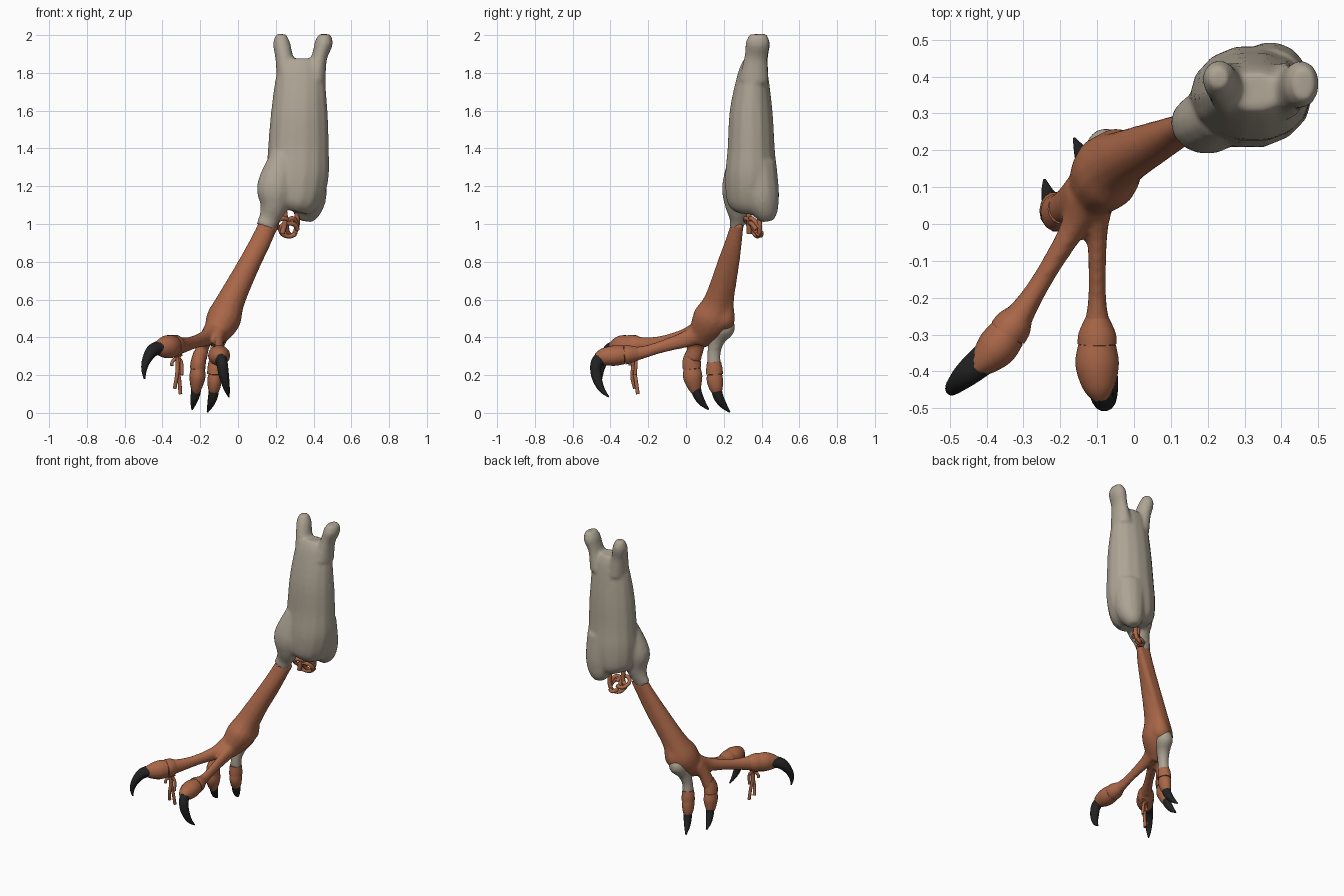
import bpy, bmesh, math
from mathutils import Vector


def material(name, rgb):
    m = bpy.data.materials.new(name)
    m.diffuse_color = (*rgb, 1)
    return m


GREY = material("warm grey", (0.42, 0.37, 0.295))
RUST = material("rust orange", (0.40, 0.135, 0.065))
BLACK = material("claw black", (0.016, 0.016, 0.017))
DOWN, AHEAD = Vector((0, 1, 0)), Vector((0, 0, 1))   # reference axes for sections


def spline(pts, steps=4):
    """Catmull-Rom through rows of x, y, z, side radius, other radius."""
    out = []
    for i in range(len(pts) - 1):
        p = [pts[max(i - 1, 0)], pts[i], pts[i + 1], pts[min(i + 2, len(pts) - 1)]]
        for s in range(steps):
            t = s / steps
            out.append([0.5 * (2 * b + (c - a) * t + (2 * a - 5 * b + 4 * c - d) * t * t
                               + (3 * b - a - 3 * c + d) * t ** 3) for a, b, c, d in zip(*p)])
    return out + [list(pts[-1])]


def tube(bm, pts, ref=DOWN, sides=14):
    rows = spline(pts)
    rings = []
    for i, r in enumerate(rows):
        a, b = rows[max(i - 1, 0)], rows[min(i + 1, len(rows) - 1)]
        t = (Vector(b[:3]) - Vector(a[:3])).normalized()
        u = t.cross(ref).normalized()
        v = u.cross(t)
        rings.append([bm.verts.new(Vector(r[:3])
                      + u * math.cos(k * math.tau / sides) * max(r[3], 0.002)
                      + v * math.sin(k * math.tau / sides) * max(r[4], 0.002))
                      for k in range(sides)])
    for p, q in zip(rings, rings[1:]):
        for k in range(sides):
            j = (k + 1) % sides
            bm.faces.new((p[k], p[j], q[j], q[k]))
    bm.faces.new(rings[0][::-1])
    bm.faces.new(rings[-1])


def finish(name, tubes, mat, fuse=False):
    """Tubes become one object; fused ones are melted into a single skin."""
    bm = bmesh.new()
    for pts, ref in tubes:
        tube(bm, pts, ref)
    bmesh.ops.recalc_face_normals(bm, faces=bm.faces[:])
    me = bpy.data.meshes.new(name)
    bm.to_mesh(me)
    bm.free()
    ob = bpy.data.objects.new(name, me)
    bpy.context.collection.objects.link(ob)
    if fuse:
        rm = ob.modifiers.new("melt", 'REMESH')
        rm.mode, rm.voxel_size = 'VOXEL', 0.011
        sm = ob.modifiers.new("soften", 'SMOOTH')
        sm.factor, sm.iterations = 0.5, 5
        dg = bpy.context.evaluated_depsgraph_get()
        new = bpy.data.meshes.new_from_object(ob.evaluated_get(dg))
        ob.modifiers.clear()
        ob.data = new
    ob.data.materials.clear()
    ob.data.materials.append(mat)
    bpy.ops.object.select_all(action='DESELECT')
    ob.select_set(True)
    bpy.context.view_layer.objects.active = ob
    bpy.ops.object.shade_smooth_by_angle(angle=math.radians(50))
    return ob


# Upper leg: body, two top prongs, ankle knob and rear lobe
finish("upper_leg", [
    ([(.33, .36, 1.875, .08, .05), (.33, .355, 1.8, .125, .08), (.325, .345, 1.6, .15, .115),
      (.32, .345, 1.4, .162, .127), (.315, .345, 1.25, .165, .14), (.3, .345, 1.12, .14, .13),
      (.29, .345, 1.07, .09, .09)], DOWN),
    ([(.23, .395, 2.005, .026, .03), (.23, .395, 1.96, .045, .05), (.245, .375, 1.88, .048, .06),
      (.265, .36, 1.76, .06, .08)], DOWN),
    ([(.46, .38, 2.005, .03, .045), (.455, .38, 1.96, .048, .064), (.43, .37, 1.88, .042, .062),
      (.405, .36, 1.76, .06, .08)], DOWN),
    ([(.24, .3, 1.36, .07, .07), (.2, .275, 1.2, .1, .085), (.19, .275, 1.1, .075, .07),
      (.165, .275, 1.03, .055, .046), (.14, .265, .98, .05, .036)], DOWN),
    ([(.36, .38, 1.32, .11, .1), (.37, .4, 1.15, .1, .095), (.365, .42, 1.06, .072, .068),
      (.36, .425, 1.015, .035, .035)], DOWN),
], GREY, True)

# Lower leg with tendon, palm and the thin parts of the toes
finish("lower_leg", [
    ([(.155, .272, 1.0, .046, .034), (.125, .255, .92, .054, .042), (.065, .225, .8, .058, .056),
      (-.035, .175, .6, .074, .078), (-.075, .14, .5, .092, .105), (-.11, .09, .42, .07, .08),
      (-.12, .06, .37, .04, .05)], DOWN),
    ([(.2, .285, 1.0, .02, .022), (.1, .25, .8, .026, .035), (-.01, .21, .6, .035, .045),
      (-.05, .2, .5, .06, .06), (-.075, .2, .45, .04, .045)], DOWN),
    ([(-.1, .09, .43, .06, .06), (-.1, 0, .39, .032, .045), (-.1, -.13, .35, .024, .034),
      (-.1, -.23, .32, .028, .035), (-.1, -.33, .305, .052, .05)], AHEAD),
    ([(-.13, .07, .43, .06, .06), (-.165, -.01, .4, .036, .045), (-.23, -.12, .375, .028, .036),
      (-.285, -.21, .36, .032, .042), (-.335, -.285, .355, .048, .056)], AHEAD),
    ([(-.15, .09, .43, .04, .05), (-.18, .06, .37, .034, .045), (-.205, .035, .28, .04, .045)], DOWN),
], RUST, True)

# Bare heel patch carrying the rear toe
finish("heel_patch", [
    ([(-.055, .215, .5, .035, .035), (-.075, .2, .455, .056, .063), (-.1, .165, .39, .042, .044),
      (-.115, .148, .32, .034, .036), (-.12, .148, .255, .036, .038)], DOWN),
], GREY, True)

# Toe pads: each is a collar followed by a tapering knuckle, with a groove between
pads = {
    "middle": ([(-.1, -.25, .315, .03, .035), (-.1, -.295, .31, .05, .048), (-.1, -.325, .307, .053, .052)],
               [(-.1, -.327, .307, .051, .05), (-.1, -.38, .303, .059, .055),
                (-.095, -.44, .297, .045, .045), (-.09, -.475, .29, .022, .024)], AHEAD),
    "outer": ([(-.305, -.24, .355, .034, .042), (-.325, -.27, .355, .05, .058), (-.342, -.295, .352, .053, .062)],
              [(-.343, -.297, .352, .051, .058), (-.372, -.335, .35, .055, .062),
               (-.405, -.37, .346, .042, .05), (-.435, -.395, .343, .024, .03)], AHEAD),
    "inner": ([(-.2, .04, .32, .034, .04), (-.21, .03, .27, .04, .05), (-.213, .032, .235, .041, .05)],
              [(-.213, .032, .233, .038, .047), (-.215, .036, .19, .042, .052),
               (-.22, .045, .14, .032, .038), (-.222, .055, .105, .018, .022)], DOWN),
    "rear": ([(-.12, .148, .27, .036, .038), (-.122, .15, .235, .04, .044), (-.123, .151, .205, .04, .046)],
             [(-.123, .151, .203, .036, .041), (-.124, .153, .17, .037, .044),
              (-.127, .16, .13, .032, .036), (-.13, .168, .095, .018, .02)], DOWN),
}
for side, (collar, knuckle, ref) in pads.items():
    finish(side + "_toe_pad", [(collar, ref), (knuckle, ref)], RUST)

# Hooked claws
claws = {
    "middle": ([(-.095, -.43, .305, .032, .04), (-.085, -.473, .265, .03, .032),
                (-.075, -.475, .2, .027, .028), (-.06, -.45, .13, .017, .018),
                (-.048, -.41, .085, .004, .004)], DOWN),
    "outer": ([(-.405, -.365, .35, .036, .042), (-.452, -.405, .33, .034, .036),
               (-.484, -.435, .28, .024, .026), (-.497, -.448, .23, .015, .017),
               (-.495, -.447, .18, .004, .004)], DOWN),
    "inner": ([(-.218, .045, .155, .026, .03), (-.225, .06, .1, .025, .026),
               (-.235, .085, .055, .017, .019), (-.243, .12, .018, .004, .004)], DOWN),
    "rear": ([(-.125, .158, .14, .026, .03), (-.132, .17, .09, .026, .027),
              (-.145, .195, .045, .018, .02), (-.162, .232, .004, .004, .004)], DOWN),
}
for side, spec in claws.items():
    finish(side + "_claw", [spec], BLACK)


def strand(path, r=.01):
    return ([(*p, r, r) for p in path], Vector((.31, .9, .3)))


# Torn tendons: a curled bunch behind the ankle and strands under the outer toe
finish("ankle_tendons", [
    strand([(c[0] + w * math.cos(a), c[1] + d * math.cos(a + 1), c[2] + h * math.sin(a))
            for a in [k * 0.7 for k in range(9)]], .012)
    for c, w, d, h in [((.27, .36, .97), .045, .022, .035), ((.285, .37, .985), .028, .03, .045),
                       ((.24, .345, 1.0), .035, .03, .03)]
] + [strand([(.245, .33, 1.08), (.25, .335, 1.02), (.235, .335, .95)], .014),
     strand([(.31, .385, 1.06), (.315, .39, 1.0), (.3, .39, .95)], .013)], RUST)
finish("toe_tendons", [
    strand([(-.31, -.27, .32), (-.318, -.275, .24), (-.31, -.265, .17), (-.305, -.255, .1)], .01),
    strand([(-.325, -.285, .32), (-.32, -.28, .25), (-.325, -.285, .19), (-.335, -.27, .13)], .01),
    strand([(-.3, -.265, .31), (-.345, -.29, .275), (-.35, -.295, .25)], .009),
    strand([(-.33, -.275, .3), (-.3, -.265, .27), (-.298, -.27, .2)], .009),
], RUST)
